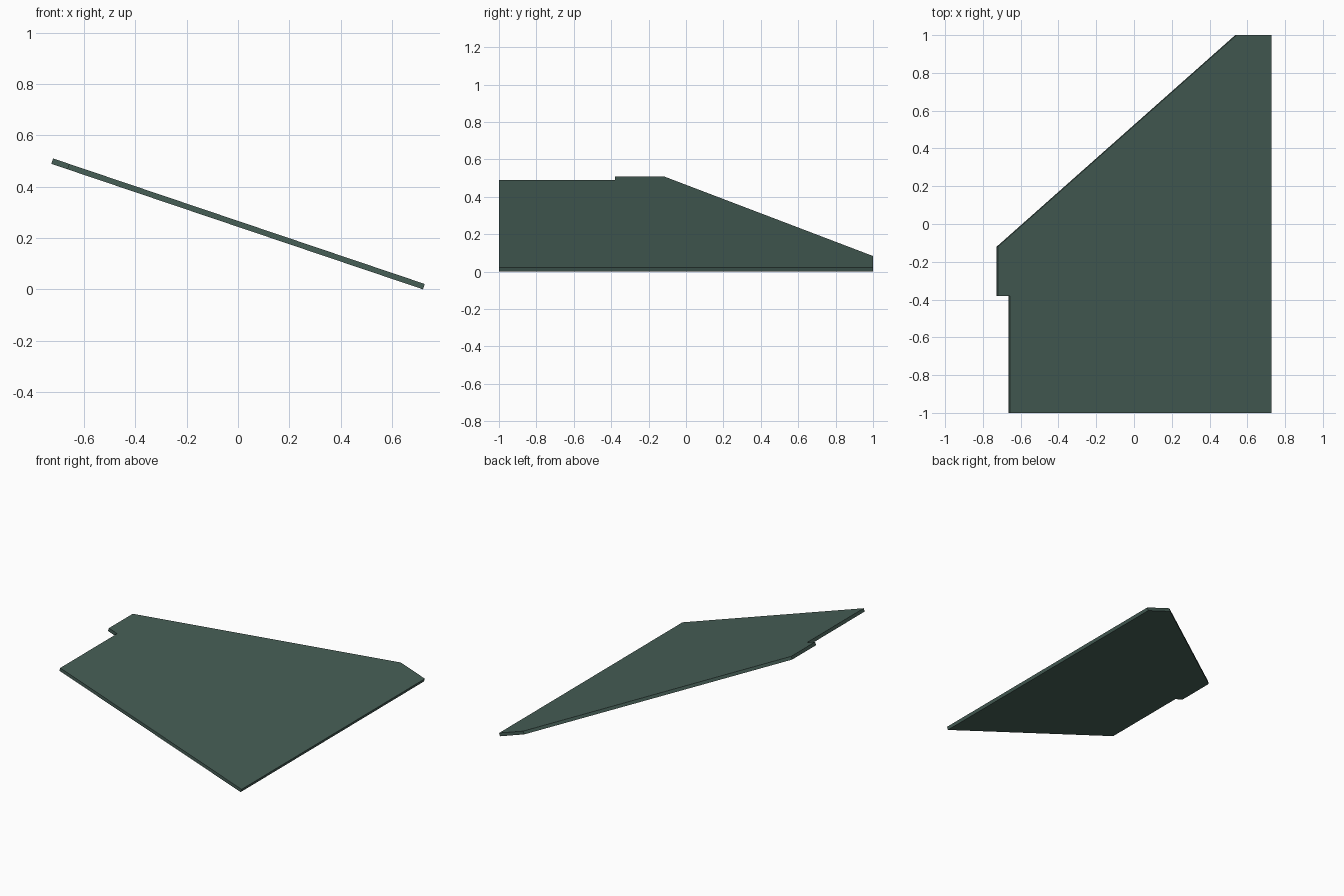
import bpy, bmesh, math
from mathutils import Matrix

if "Cube" in bpy.data.objects:
    bpy.data.objects.remove(bpy.data.objects["Cube"])

TILT = math.radians(18.66)
THICK = 0.022

# Panel outline in its own plane: u runs uphill from the low edge, y runs to the back
outline = [(0, -1), (0, 1), (0.195, 1), (1.528, -0.12), (1.528, -0.38), (1.462, -0.38), (1.462, -1)]

bm = bmesh.new()
face = bm.faces.new([bm.verts.new((-u, y, 0)) for u, y in outline])
top = bmesh.ops.extrude_face_region(bm, geom=[face])["geom"]
bmesh.ops.translate(bm, vec=(0, 0, THICK), verts=[g for g in top if isinstance(g, bmesh.types.BMVert)])

# Tilt the slab so its left edge rises, resting on the low right edge
bm.transform(Matrix.Translation((0.7205, 0, 0)) @ Matrix.Rotation(TILT, 4, 'Y'))
bmesh.ops.recalc_face_normals(bm, faces=bm.faces)

mesh = bpy.data.meshes.new("sloped_panel")
bm.to_mesh(mesh)
bm.free()

# Dark grey-green surface
green = bpy.data.materials.new("dark_grey_green")
green.diffuse_color = (0.061, 0.112, 0.093, 1)
green.use_nodes = True
green.node_tree.nodes["Principled BSDF"].inputs["Base Color"].default_value = green.diffuse_color
mesh.materials.append(green)

panel = bpy.data.objects.new("sloped_panel", mesh)
bpy.context.collection.objects.link(panel)
